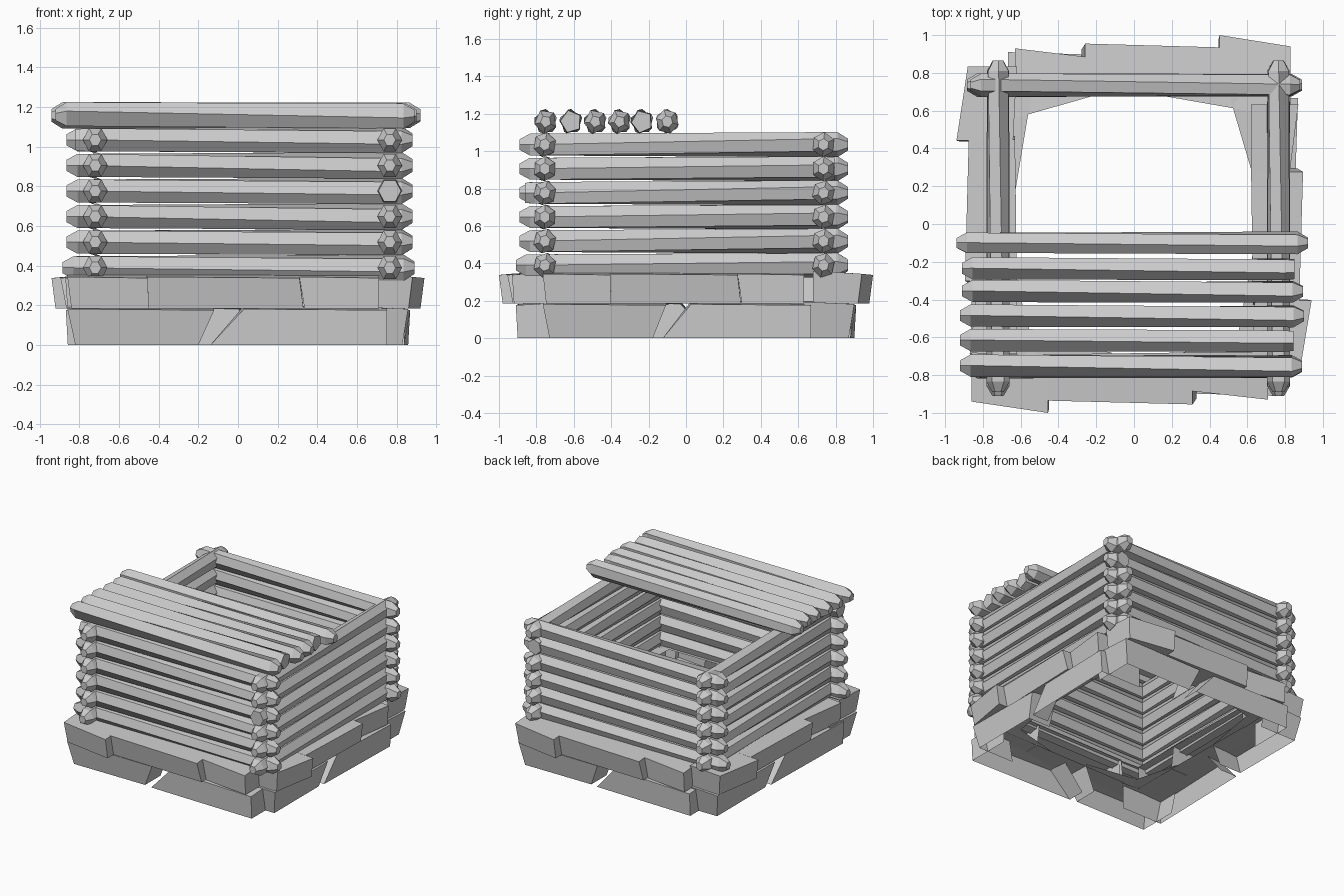
import bpy, bmesh, math, random
from mathutils import Vector, Matrix

if "Cube" in bpy.data.objects:
    bpy.data.objects.remove(bpy.data.objects["Cube"])

random.seed(4)


def finish(bm, name):
    bmesh.ops.recalc_face_normals(bm, faces=bm.faces)
    me = bpy.data.meshes.new(name)
    bm.to_mesh(me)
    bm.free()
    ob = bpy.data.objects.new(name, me)
    bpy.context.collection.objects.link(ob)
    return ob


def log(name, a, b, off, z, along_y=False, sides=6, blunt=(False, False), start=0.0):
    """Low-poly log from a to b with whittled ends and a slight twist."""
    bm = bmesh.new()
    tip, wid, hgt = 0.055, 0.062, 0.067
    twist = random.uniform(0.25, 0.55)
    stations = [(a, 0.92 if blunt[0] else 0.48, 0),
                (a + tip, 1.0, 0), (b - tip, 1.0, twist),
                (b, 0.92 if blunt[1] else 0.48, twist)]
    rings = []
    for s, k, tw in stations:
        ring = []
        for i in range(sides):
            t = start + tw + i * math.tau / sides
            p = (s, off + wid * k * math.cos(t), z + hgt * k * math.sin(t))
            if along_y:
                p = (p[1], p[0], p[2])
            ring.append(bm.verts.new(p))
        rings.append(ring)
    for r0, r1 in zip(rings, rings[1:]):
        for i in range(sides):
            j = (i + 1) % sides
            bm.faces.new((r0[i], r0[j], r1[j], r1[i]))
    bm.faces.new(rings[0])
    bm.faces.new(rings[-1])
    return finish(bm, name)


# Per side: depth shift, length scale, sideways shift
SIDES = {"front": (0.0, 1.0, 0.0), "right": (0.06, 0.89, 0.0),
         "back": (0.0, 0.93, -0.03), "left": (0.06, 0.97, 0.0)}


def stone(label, n, top, bottom, outer, inner, z0, z1, batter, course):
    """Tapered hollow block on one side of the ring, open towards the inside."""
    bm = bmesh.new()
    side = list(SIDES).index(label)
    rot = Matrix.Rotation(side * math.pi / 2, 3, 'Z')
    shift, scale, slide = SIDES[label]
    if course == "lower":
        shift *= 0.7
    quads = []
    for ends, z, inset in ((bottom, z0, batter), (top, z1, 0)):
        quad = []
        for i, v, rise in ((0, outer[0] - inset, -0.008), (1, outer[1] - inset, -0.014),
                           (1, inner[1], 0.008), (0, inner[0], 0.008)):
            h = z + rise if z == z1 else z
            quad.append(bm.verts.new(rot @ Vector((ends[i] * scale + slide, -(v - shift), h))))
        quads.append(quad)
    lo, hi = quads
    if course == "upper":
        bm.faces.new(lo)
    bm.faces.new(hi)
    for i in (0, 1, 3):
        j = (i + 1) % 4
        bm.faces.new((lo[i], lo[j], hi[j], hi[i]))
    ob = finish(bm, f"{course}_stone_{label}_{n}")
    return ob


# Stone footing: each side repeats the same blocks, turned a quarter
lower = [((-0.86, -0.12), (-0.82, -0.20), (0.90, 0.90), (0.56, 0.68), 0.03),
         ((0.03, 0.75), (-0.14, 0.75), (0.89, 0.91), (0.74, 0.55), 0.01)]
upper = [((-0.86, -0.455), (-0.84, -0.45), (0.94, 1.0), (0.68, 0.70), 0.02),
         ((-0.46, 0.31), (-0.48, 0.33), (0.935, 0.955), (0.69, 0.68), 0.03),
         ((0.31, 0.71), (0.335, 0.71), (0.885, 0.93), (0.68, 0.68), 0.01)]
for label in SIDES:
    for n, (top, bot, out, inn, bat) in enumerate(lower):
        stone(label, n, top, bot, out, inn, 0.0, 0.19, bat, "lower")
    for n, (top, bot, out, inn, bat) in enumerate(upper):
        stone(label, n, top, bot, out, inn, 0.185, 0.352, bat, "upper")

# Stacked log walls
for row in range(6):
    z = 0.39 + row * 0.129
    wide = 0.02 if row == 0 else 0.0
    for label, y in (("front", -0.755), ("back", 0.735)):
        blunt = (row == 5 and label == "front", False)
        a = -0.82 if blunt[0] else -0.865 - wide
        log(f"wall_log_{label}_{row}", a, 0.88 + wide / 2, y, z, blunt=blunt)
    for label, x in (("left", -0.72), ("right", 0.765)):
        short = label == "right" and row == 4
        stub = label == "right" and row == 3
        log(f"wall_log_{label}_{row}", -0.86 if stub else -0.89 - wide,
            0.795 if short else 0.865, x, z, along_y=True, blunt=(stub, short))

# Half-open cover of loose logs
cover = [(-0.75, -0.92, 0.89), (-0.615, -0.92, 0.845), (-0.485, -0.92, 0.90),
         (-0.355, -0.91, 0.895), (-0.235, -0.91, 0.85), (-0.10, -0.94, 0.92)]
for n, (y, a, b) in enumerate(cover):
    log(f"cover_log_{n}", a, b, y, 1.158, sides=6 if n == 5 else 5,
        blunt=(False, n in (1, 4)), start=0.3 if n < 5 else 0.5)
